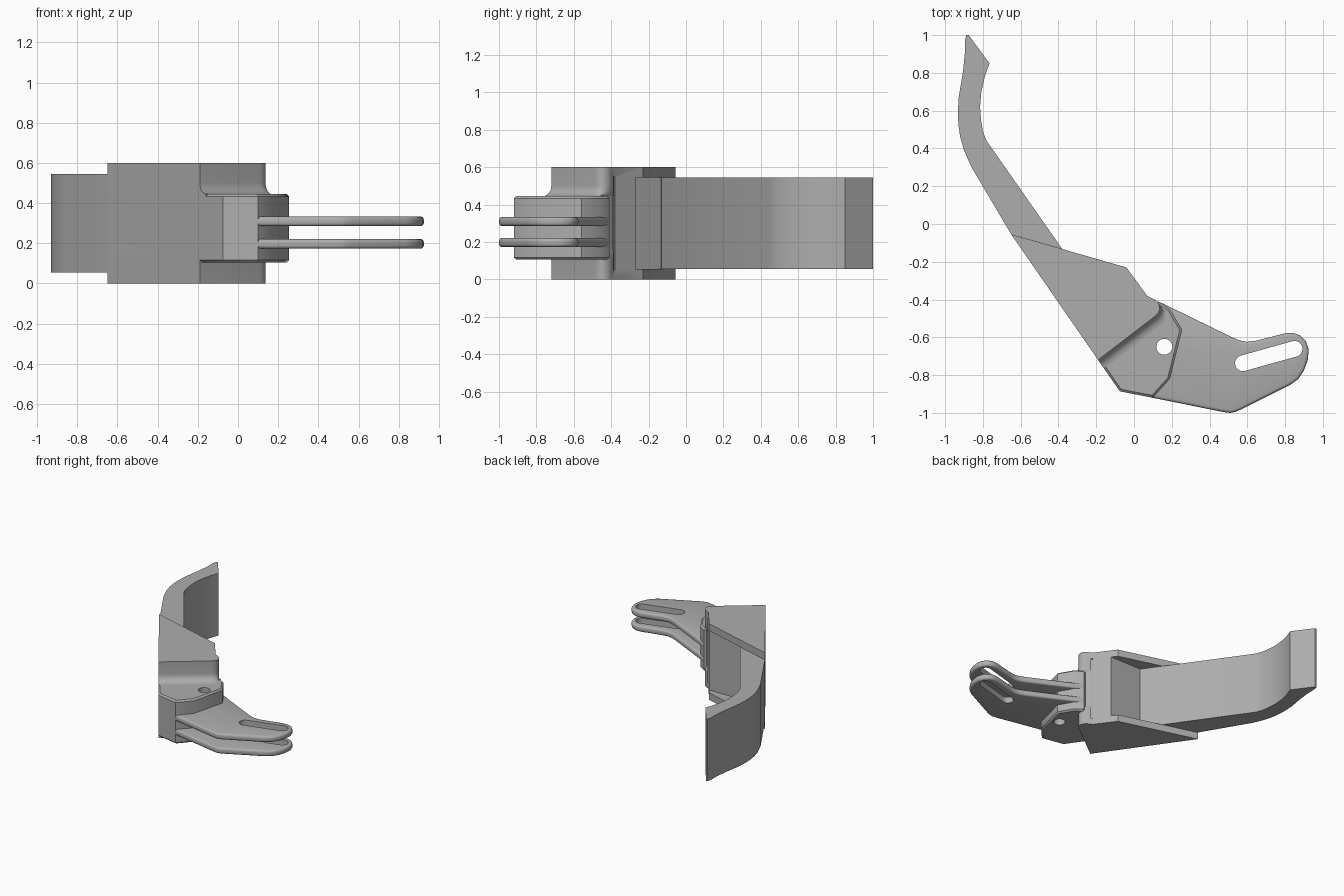
import bpy, bmesh, math
from mathutils import Vector

if "Cube" in bpy.data.objects:
    bpy.data.objects.remove(bpy.data.objects["Cube"], do_unlink=True)

grey = bpy.data.materials.new("plain grey")
grey.use_nodes = True
grey.diffuse_color = (0.42, 0.42, 0.42, 1)
grey.node_tree.nodes["Principled BSDF"].inputs["Base Color"].default_value = (0.42, 0.42, 0.42, 1)


def loft(name, layers):
    """Solid through stacked outlines, given as (height, points)."""
    bm = bmesh.new()
    rings = [[bm.verts.new((x, y, z)) for x, y in pts] for z, pts in layers]
    for low, high in zip(rings, rings[1:]):
        n = len(low)
        for i in range(n):
            j = (i + 1) % n
            bm.faces.new((low[i], low[j], high[j], high[i]))
    bm.faces.new(rings[0])
    bm.faces.new(rings[-1])
    bmesh.ops.recalc_face_normals(bm, faces=bm.faces)
    mesh = bpy.data.meshes.new(name)
    bm.to_mesh(mesh)
    bm.free()
    obj = bpy.data.objects.new(name, mesh)
    bpy.context.collection.objects.link(obj)
    mesh.materials.append(grey)
    return obj


def prism(name, pts, z0, z1):
    return loft(name, [(z0, pts), (z1, pts)])


def activate(obj):
    bpy.ops.object.select_all(action='DESELECT')
    obj.select_set(True)
    bpy.context.view_layer.objects.active = obj


def bevel(obj, width, segments):
    activate(obj)
    mod = obj.modifiers.new("edge", 'BEVEL')
    mod.width, mod.segments = width, segments
    mod.limit_method, mod.angle_limit = 'ANGLE', math.radians(80)
    bpy.ops.object.modifier_apply(modifier=mod.name)


def cut(obj, cutter):
    activate(obj)
    mod = obj.modifiers.new("cut", 'BOOLEAN')
    mod.operation, mod.solver, mod.object = 'DIFFERENCE', 'EXACT', cutter
    bpy.ops.object.modifier_apply(modifier=mod.name)
    bpy.data.objects.remove(cutter, do_unlink=True)


def smooth(obj):
    activate(obj)
    bpy.ops.object.shade_smooth_by_angle(angle=math.radians(32))


def stadium(a, b, radius, n=12):
    """Outline of a round-ended slot between two centres."""
    a, b = Vector(a), Vector(b)
    start = math.atan2(b.y - a.y, b.x - a.x) + math.pi / 2
    return [(c.x + radius * math.cos(start + base + math.pi * i / n),
             c.y + radius * math.sin(start + base + math.pi * i / n))
            for c, base in ((a, 0), (b, math.pi)) for i in range(n + 1)]


def pivot_hole():
    return prism("hole_cutter", stadium((0.16, -0.65), (0.161, -0.65), 0.042), -0.1, 0.7)


# Curved lever arm
lever = prism("lever_arm", [
    (-0.65, -0.055), (-0.86, 0.30), (-0.90, 0.39), (-0.92, 0.46), (-0.93, 0.53),
    (-0.932, 0.60), (-0.928, 0.67), (-0.905, 0.81), (-0.896, 0.90), (-0.895, 0.97),
    (-0.888, 1.0), (-0.875, 1.0), (-0.765, 0.85), (-0.79, 0.78), (-0.808, 0.70),
    (-0.815, 0.62), (-0.81, 0.55), (-0.80, 0.49), (-0.78, 0.44), (-0.38, -0.132)],
    0.055, 0.545)
smooth(lever)

# Housing with a concave fillet running down to the pivot lug
back = [(-0.65, -0.055), (-0.04, -0.23), (0.07, -0.38)]
front = [(0.115, -0.403), (0.132, -0.425), (0.137, -0.447), (0.13, -0.47),
         (0.11, -0.49), (-0.19, -0.72)]


def housing_outline(d):
    return back + [(x + 0.575 * d, y - 0.82 * d) for x, y in front]


radius = 0.055
steps = [(radius * (1 - math.cos(t)), radius * (1 - math.sin(t)))
         for t in (math.pi / 2 * i / 6 for i in range(7))]
upper = [(0.445 + h, housing_outline(d)) for d, h in
         [(radius - math.sqrt(max(0, radius ** 2 - (radius - k) ** 2)), k)
          for _, k in reversed(steps)]] + [(0.6, housing_outline(0))]
lower = [(0.6 - z, pts) for z, pts in reversed(upper)]
housing = loft("housing", lower + upper)
# Pocket between the two side flanges
cut(housing, prism("pocket_cutter", [
    (-0.285, -0.27), (0.05, -0.27), (0.05, 0.05), (-0.506, 0.05)], 0.055, 0.545))
# Thin groove on the block's back corner
cut(housing, prism("groove_cutter", [
    (0.06, -0.385), (0.075, -0.375), (0.09, -0.38), (0.075, -0.395)], 0.05, 0.55))
smooth(housing)

# Pivot lug with lightly broken edges
lug = prism("pivot_lug", [
    (-0.19, -0.72), (-0.075, -0.886), (0.1, -0.92), (0.19, -0.82),
    (0.255, -0.56), (0.19, -0.45), (0.13, -0.41), (0, -0.45)], 0.105, 0.445)
bevel(lug, 0.012, 1)
cut(lug, pivot_hole())
smooth(lug)

# Pair of slotted fork plates
fork_outline = [
    (0.0, -0.5), (0.13, -0.41), (0.52, -0.60), (0.56, -0.617), (0.60, -0.624),
    (0.65, -0.617), (0.80, -0.579), (0.84, -0.576), (0.88, -0.589), (0.91, -0.62),
    (0.925, -0.665), (0.92, -0.72), (0.90, -0.775), (0.87, -0.82), (0.83, -0.85),
    (0.57, -0.98), (0.54, -0.994), (0.51, -1.0), (0.47, -0.995), (0.1, -0.92), (0.0, -0.8)]
for name, z0 in (("lower_fork_plate", 0.173), ("upper_fork_plate", 0.285)):
    plate = prism(name, fork_outline, z0, z0 + 0.048)
    bevel(plate, 0.016, 3)
    cut(plate, prism("slot_cutter", stadium((0.577, -0.737), (0.85, -0.661), 0.042), 0, 0.6))
    cut(plate, pivot_hole())
    smooth(plate)
